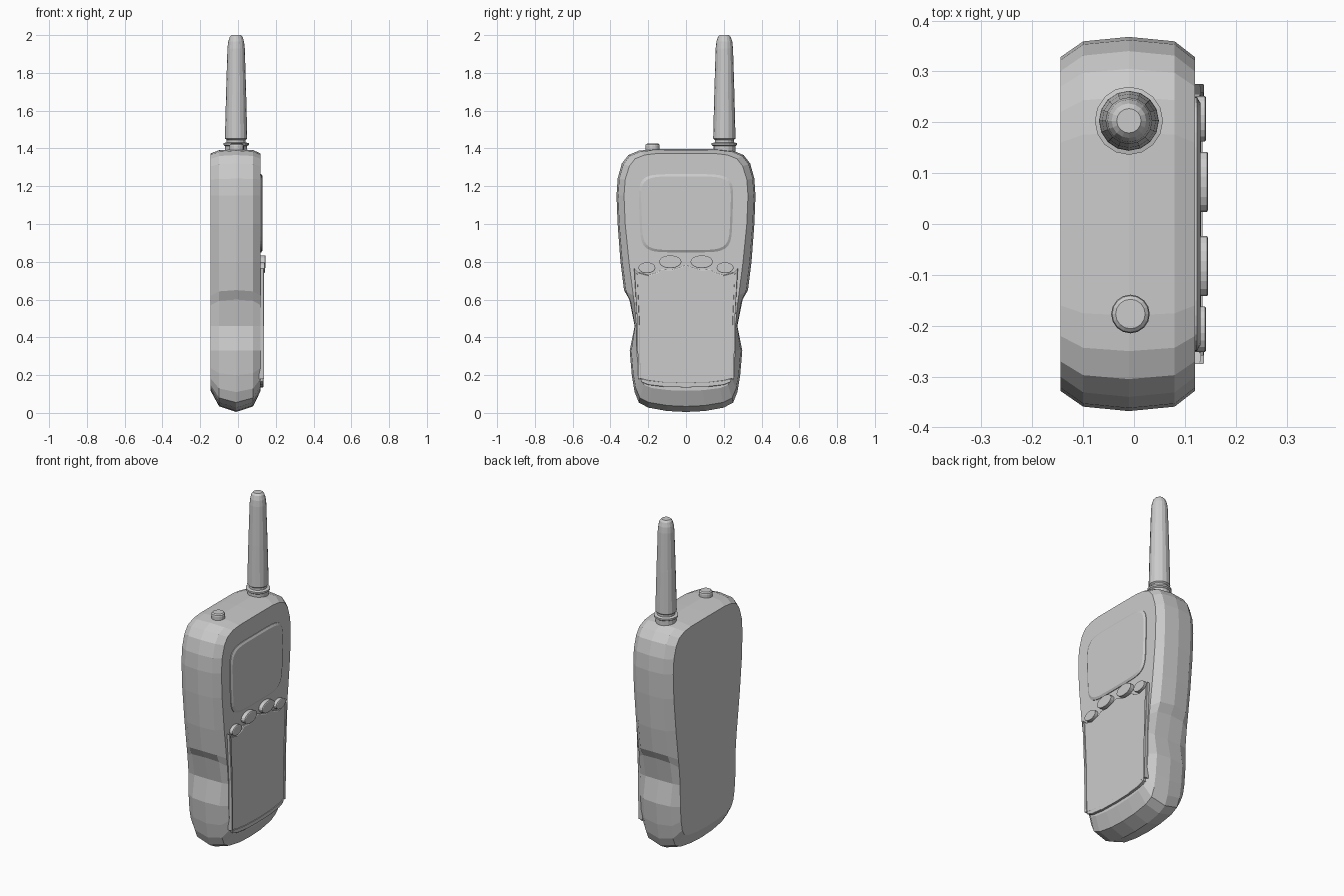
import bpy, bmesh, math

if "Cube" in bpy.data.objects:
    bpy.data.objects.remove(bpy.data.objects["Cube"])


def make_object(name, bm):
    bmesh.ops.recalc_face_normals(bm, faces=bm.faces)
    me = bpy.data.meshes.new(name)
    bm.to_mesh(me)
    bm.free()
    ob = bpy.data.objects.new(name, me)
    bpy.context.collection.objects.link(ob)
    return ob


def loft(name, rings):
    """Skin closed rings of equal point count and cap both ends."""
    bm = bmesh.new()
    loops = [[bm.verts.new(p) for p in ring] for ring in rings]
    n = len(loops[0])
    for a, b in zip(loops, loops[1:]):
        for i in range(n):
            j = (i + 1) % n
            bm.faces.new((a[i], a[j], b[j], b[i]))
    bm.faces.new(loops[0])
    bm.faces.new(loops[-1])
    return make_object(name, bm)


def plate(name, outline, x0, x1, edge=0.006):
    """Raised plate on the +x face with a narrow chamfered rim."""
    ys, zs = [p[0] for p in outline], [p[1] for p in outline]
    cy, cz = (min(ys) + max(ys)) / 2, (min(zs) + max(zs)) / 2
    hy, hz = (max(ys) - min(ys)) / 2, (max(zs) - min(zs)) / 2

    def ring(x, inset):
        return [(x, cy + (y - cy) * (1 - inset / hy), cz + (z - cz) * (1 - inset / hz))
                for y, z in outline]
    return loft(name, [ring(x0, 0), ring(x1 - edge * 0.6, 0), ring(x1, edge)])


def mirror_half(half):
    return half + [(-y, z) for y, z in reversed(half) if y > 1e-6]


def turned(name, x, y, profile, n=16):
    """Turned part around a vertical axis from (radius, z) pairs."""
    return loft(name, [[(x + r * math.cos(2 * math.pi * i / n),
                         y + r * math.sin(2 * math.pi * i / n), z) for i in range(n)]
                       for r, z in profile])


# Body: half outline as (side half width, z, face half width)
half = [(0, .005, 0), (.10, .010, .09), (.20, .028, .18), (.25, .055, .222),
        (.272, .11, .242), (.287, .20, .253), (.298, .33, .261), (.272, .46, .262),
        (.300, .60, .272), (.328, .65, .279), (.347, .80, .302), (.362, 1.0, .322),
        (.368, 1.15, .328), (.362, 1.24, .322), (.340, 1.32, .300), (.305, 1.365, .270),
        (.25, 1.388, .22), (.18, 1.396, .16), (0, 1.397, 0)]


def body_ring(x, w, low, high):
    pts = []
    for y, z, yf in half:
        if z < .3:
            z = .3 - (.3 - z) * low
        elif z > 1.2:
            z = 1.2 + (z - 1.2) * high
        if .59 < z < .7:
            z -= .03 * w
        pts.append((y + (yf - y) * w, z))
    return [(x, y, z) for y, z in mirror_half(pts)]


loft("body", [body_ring(-.145, 1, .62, .88), body_ring(-.10, .22, .90, .97),
              body_ring(-.01, 0, 1, 1), body_ring(.08, .22, .90, .97),
              body_ring(.12, 1, .62, .88)])

# Screen: rounded rectangle, slightly narrower at the bottom
screen = []
for i in range(40):
    a = 2 * math.pi * (i + .5) / 40
    c, s = math.cos(a), math.sin(a)
    u = math.copysign(abs(c) ** .36, c)
    v = math.copysign(abs(s) ** .36, s)
    screen.append((u * (.247 + .007 * v), 1.057 + .207 * v))
plate("screen", screen, .11, .131, .012)

# Keypad panel with scalloped top edge and rails down both sides
panel = mirror_half([(0, .155), (.12, .158), (.20, .168), (.246, .18), (.253, .30),
                     (.257, .46), (.266, .62), (.274, .765), (.255, .745), (.20, .73),
                     (.15, .745), (.13, .762), (.08, .758), (.03, .772), (0, .785)])
plate("keypad_panel", panel, .11, .132)
for side, label in ((-1, "left"), (1, "right")):
    rail = [(.241, .18), (.253, .18), (.257, .46), (.275, .765), (.258, .735), (.245, .46)]
    plate("panel_rail_" + label, [(side * y, z) for y, z in rail], .11, .138, .003)

# Lower lip under the panel
lip = mirror_half([(0, .135), (.12, .138), (.20, .148), (.238, .165),
                   (.240, .182), (.20, .172), (.12, .162), (0, .158)])
plate("panel_lip", lip, .10, .135, .003)

# Four oval buttons
for side, label in ((-1, "left"), (1, "right")):
    for kind, y, z, ry, rz, top in (("outer", .207, .768, .045, .029, .142),
                                    ("inner", .083, .800, .059, .034, .146)):
        oval = [(side * y + ry * math.cos(2 * math.pi * i / 18),
                 z + rz * math.sin(2 * math.pi * i / 18)) for i in range(18)]
        plate("button_%s_%s" % (kind, label), oval, .11, top, .004)

# Antenna with collar and tapered tip
turned("antenna", -.01, .203,
       [(.058, 1.38), (.058, 1.412), (.067, 1.418), (.067, 1.428), (.050, 1.432),
        (.050, 1.445), (.059, 1.452), (.058, 1.50), (.053, 1.70), (.046, 1.93),
        (.042, 1.965), (.034, 1.99), (.024, 2.0)])

# Top knob
turned("top_knob", -.007, -.177,
       [(.038, 1.38), (.038, 1.412), (.036, 1.42), (.029, 1.426)])
